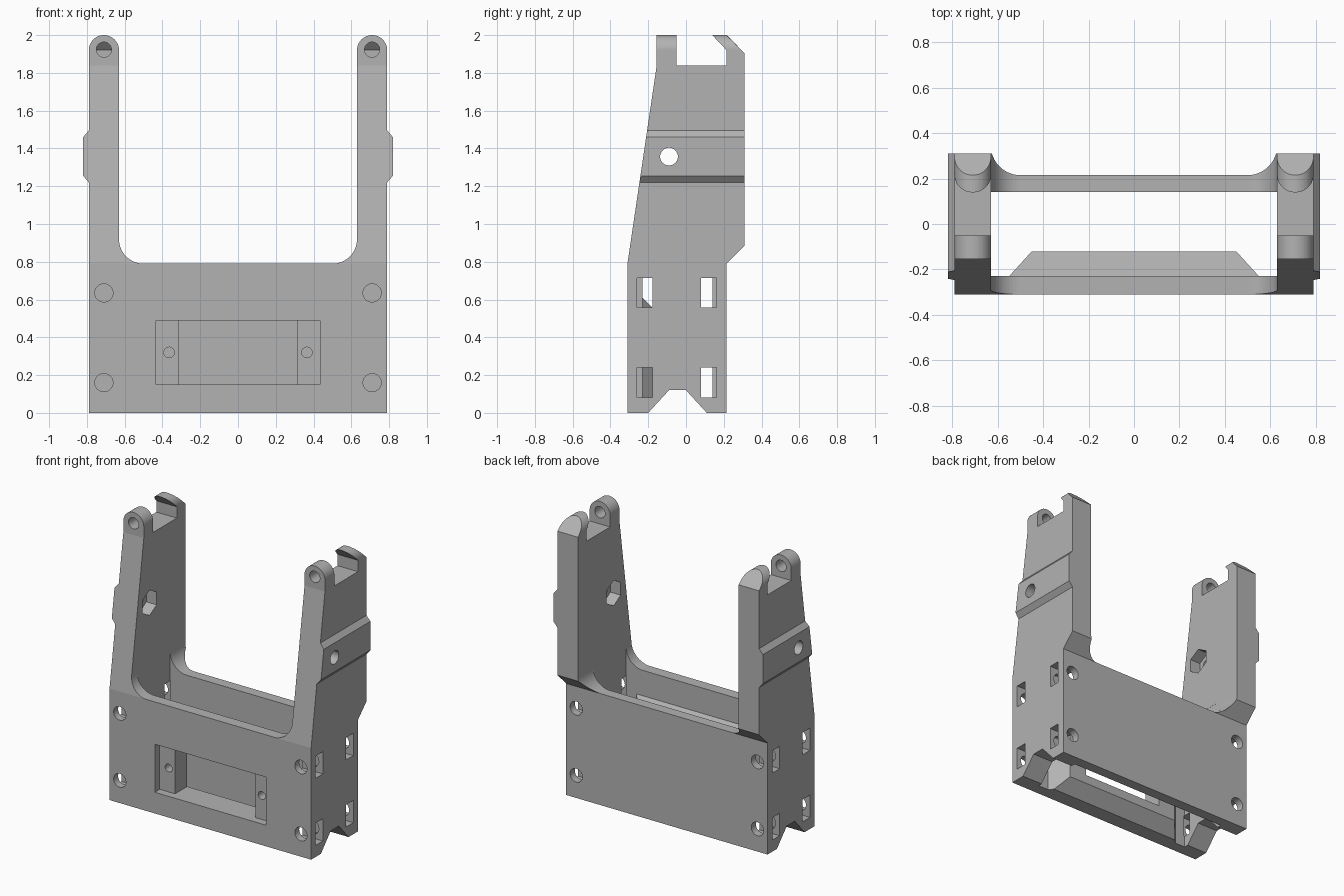
import bpy, bmesh
from math import sin, cos, radians
from mathutils import Vector

cube = bpy.data.objects.get("Cube")
if cube:
    bpy.data.objects.remove(cube, do_unlink=True)

grey = bpy.data.materials.new("plain grey")
grey.use_nodes = True
colour = (0.45, 0.45, 0.45, 1)
grey.diffuse_color = colour
grey.node_tree.nodes["Principled BSDF"].inputs["Base Color"].default_value = colour


def finish(name, bm):
    bmesh.ops.recalc_face_normals(bm, faces=bm.faces)
    mesh = bpy.data.meshes.new(name)
    bm.to_mesh(mesh)
    bm.free()
    mesh.materials.append(grey)
    ob = bpy.data.objects.new(name, mesh)
    bpy.context.collection.objects.link(ob)
    return ob


def prism(name, outline, axis, lo, hi):
    """Extrude an outline: (y, z) points along x, or (x, z) points along y."""
    bm = bmesh.new()

    def place(p, d):
        return (d, p[0], p[1]) if axis == "x" else (p[0], d, p[1])
    a = [bm.verts.new(place(p, lo)) for p in outline]
    b = [bm.verts.new(place(p, hi)) for p in outline]
    bm.faces.new(a)
    bm.faces.new(b)
    for i in range(len(a)):
        j = (i + 1) % len(a)
        bm.faces.new((a[i], a[j], b[j], b[i]))
    return finish(name, bm)


def arc(cx, cz, r, start, end, steps):
    angles = [radians(start + (end - start) * i / steps) for i in range(steps + 1)]
    return [(cx + r * cos(t), cz + r * sin(t)) for t in angles]


def rect(a0, a1, b0, b1):
    return [(a0, b0), (a1, b0), (a1, b1), (a0, b1)]


def combine(ob, other, operation):
    mod = ob.modifiers.new(operation, "BOOLEAN")
    mod.operation = operation
    mod.solver = "EXACT"
    mod.object = other
    bpy.context.view_layer.objects.active = ob
    bpy.ops.object.modifier_apply(modifier=mod.name)
    bpy.data.objects.remove(other, do_unlink=True)


def cut(outline, axis, lo, hi):
    combine(frame, prism("cutter", outline, axis, lo, hi), "DIFFERENCE")


def drill(c0, c1, r, axis, lo, hi, sides=40):
    cut(arc(c0, c1, r, 90, 450 - 360 / sides, sides - 1), axis, lo, hi)


# Frame: side profile with hooked arm tops
side = [(-0.31, -0.05), (0.215, -0.05), (0.215, 0.79), (0.31, 0.885), (0.31, 1.905),
        (0.215, 2.02), (0.215, 2.02), (0.12, 2.02), (0.215, 1.92), (0.215, 1.84),
        (-0.05, 1.84), (-0.05, 2.02), (-0.155, 2.02), (-0.155, 1.84), (-0.31, 0.79)]
side[5:8] = [(0.215, 2.0), (0.2, 2.02), (0.12, 2.02)]
frame = prism("frame", side, "x", -0.9, 0.9)

# Front outline: U shape with round arm tops and raised side pads
half = [(0.79, -0.1), (0.79, 1.22), (0.82, 1.255), (0.82, 1.46), (0.79, 1.495)]
half += arc(0.71, 1.92, 0.08, 0, 180, 32)
half += arc(0.50, 0.92, 0.13, 0, -90, 20)
outline = half + [(-x, z) for x, z in reversed(half)]
combine(frame, prism("outline", outline, "y", -0.6, 0.6), "INTERSECT")

# Hollow between the front and back plates
cut(rect(-0.23, 0.14, -0.2, 0.95), "x", -0.6305, 0.6305)

# Tapered boss behind the front window
bm = bmesh.new()
for y, x, top in ((-0.27, 0.55, 0.61), (-0.23, 0.55, 0.61), (-0.12, 0.45, 0.5)):
    for s in (-1, 1):
        for z in (-0.03, top):
            bm.verts.new(Vector((s * x, y, z)))
bmesh.ops.convex_hull(bm, input=bm.verts)
combine(frame, finish("window_boss", bm), "UNION")

# Flat base with a trapezoid groove across it
cut([(-0.5, -0.2), (-0.5, 0), (-0.2, 0), (-0.09, 0.12), (0, 0.12),
     (0.11, 0), (0.5, 0), (0.5, -0.2)], "x", -1, 1)

# Window: shallow recess, deep opening and two ledge holes
cut(rect(-0.435, 0.435, 0.15, 0.49), "y", -0.4, -0.255)
cut(rect(-0.315, 0.315, 0.15, 0.49), "y", -0.4, -0.05)

for s in (-1, 1):
    drill(s * 0.365, 0.32, 0.028, "y", -0.3, -0.05, 24)
    # Plate screw holes with nut slots from the sides
    for z in (0.16, 0.635):
        drill(s * 0.71, z, 0.048, "y", -0.4, -0.15)
        drill(s * 0.71, z, 0.048, "y", 0.05, 0.4)
        for y in (-0.26, 0.08):
            x0, x1 = sorted((s * 0.626, s * 0.9))
            cut(rect(y, y + 0.082, z - 0.078, z + 0.08), "x", x0, x1)
    # Lug hole at the arm top
    drill(s * 0.71, 1.923, 0.04, "y", -0.3, 0.02)
    # Pad bolt hole with a hexagonal nut pocket on the inside
    x0, x1 = sorted((s * 0.55, s * 0.95))
    drill(-0.09, 1.357, 0.047, "x", x0, x1)
    x0, x1 = sorted((s * 0.55, s * 0.71))
    drill(-0.09, 1.357, 0.09, "x", x0, x1, 6)
